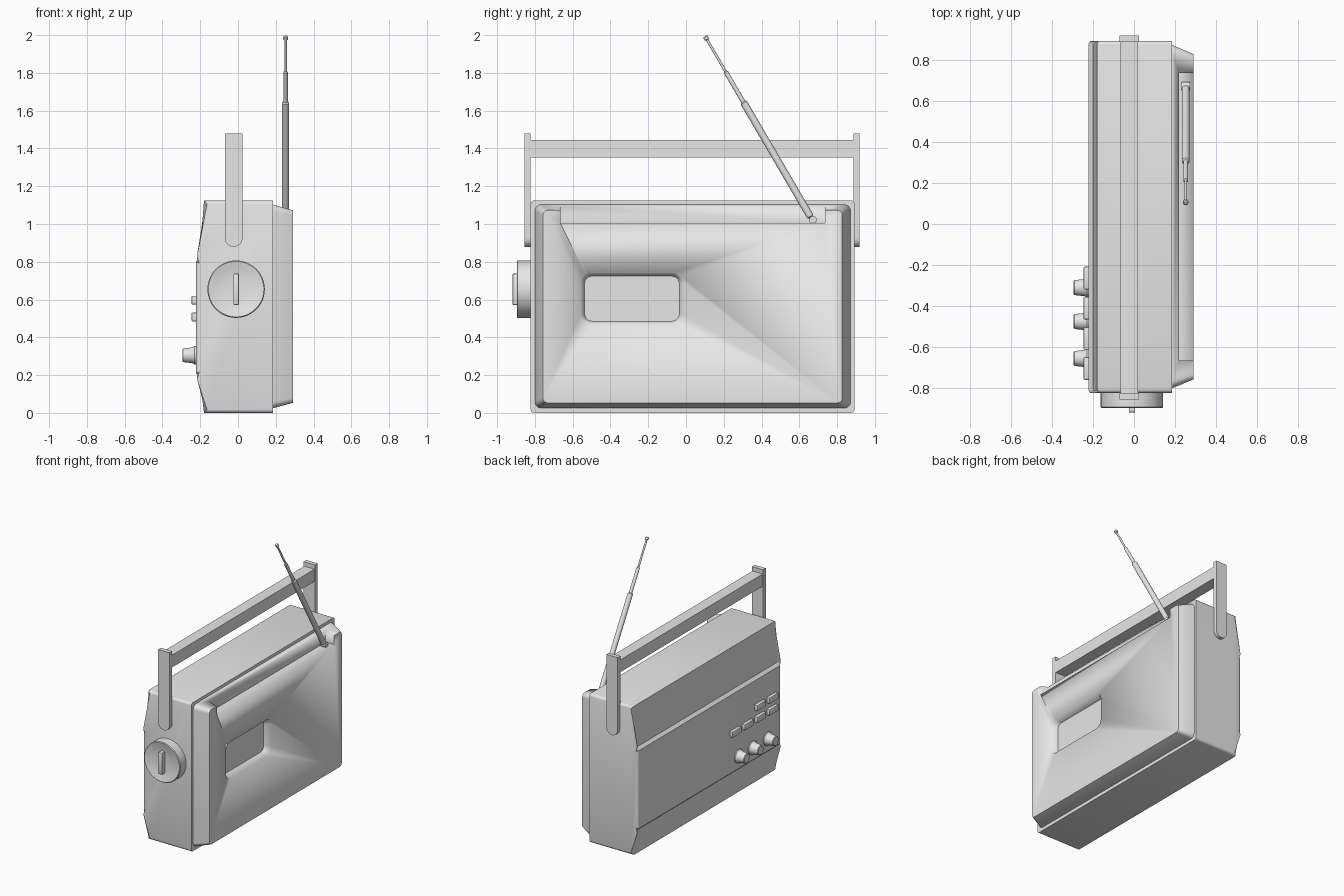
import bpy, bmesh, math
from mathutils import Vector

if "Cube" in bpy.data.objects:
    bpy.data.objects.remove(bpy.data.objects["Cube"], do_unlink=True)

GREY = (0.8, 0.8, 0.8, 1)
grey = bpy.data.materials.new("light grey")
grey.use_nodes = True
grey.diffuse_color = GREY
grey.node_tree.nodes["Principled BSDF"].inputs["Base Color"].default_value = GREY


def finish(name, bm):
    """Turn a bmesh into a grey object with crisp edges."""
    bmesh.ops.recalc_face_normals(bm, faces=bm.faces)
    mesh = bpy.data.meshes.new(name)
    bm.to_mesh(mesh)
    bm.free()
    mesh.materials.append(grey)
    obj = bpy.data.objects.new(name, mesh)
    bpy.context.collection.objects.link(obj)
    select(obj)
    bpy.ops.object.shade_smooth_by_angle(angle=math.radians(35))
    return obj


def select(obj):
    bpy.ops.object.select_all(action='DESELECT')
    obj.select_set(True)
    bpy.context.view_layer.objects.active = obj


def loft(rings):
    """Closed skin through matching rings of points."""
    bm = bmesh.new()
    loops = [[bm.verts.new(p) for p in ring] for ring in rings]
    n = len(loops[0])
    for a, b in zip(loops, loops[1:]):
        for i in range(n):
            j = (i + 1) % n
            bm.faces.new((a[i], a[j], b[j], b[i]))
    bm.faces.new(loops[0])
    bm.faces.new(loops[-1])
    return bm


def rounded(x, y0, y1, z0, z1, r, steps=6):
    """Rounded rectangle facing along x."""
    pts = []
    corners = ((y1 - r, z1 - r), (y0 + r, z1 - r), (y0 + r, z0 + r), (y1 - r, z0 + r))
    for k, (cy, cz) in enumerate(corners):
        for s in range(steps + 1):
            a = (k + s / steps) * math.pi / 2
            pts.append((x, cy + r * math.cos(a), cz + r * math.sin(a)))
    return pts


def box(name, x, y, z, bevel=0.0):
    bm = loft([[(x[i], y[0], z[0]), (x[i], y[1], z[0]), (x[i], y[1], z[1]), (x[i], y[0], z[1])]
               for i in (0, 1)])
    if bevel:
        bmesh.ops.bevel(bm, geom=bm.edges[:], offset=bevel, segments=2, profile=0.5, affect='EDGES')
    return finish(name, bm)


def lathe(name, origin, axis, profile, sides=32):
    """Turn (distance, radius) pairs around an axis."""
    turn = Vector(axis).to_track_quat('Z', 'Y')
    rings = []
    for d, r in profile:
        rings.append([Vector(origin) + turn @ Vector((r * math.cos(t), r * math.sin(t), d))
                      for t in (2 * math.pi * i / sides for i in range(sides))])
    return finish(name, loft(rings))


def cut(obj, cutter):
    mod = obj.modifiers.new("cut", 'BOOLEAN')
    mod.operation = 'DIFFERENCE'
    mod.solver = 'EXACT'
    mod.object = cutter
    select(obj)
    bpy.ops.object.modifier_apply(modifier=mod.name)
    bpy.data.objects.remove(cutter, do_unlink=True)


# Main case: side profile with a raised control band, rounded at both ends
case_profile = [(0.185, 0), (-0.18, 0), (-0.2, 0.19), (-0.222, 0.21),
                (-0.222, 0.8), (-0.2, 0.82), (-0.18, 1.125), (0.185, 1.125)]
END0, END1 = -0.822, 0.892
bm = loft([[(x, y, z) for x, z in case_profile] for y in (END0, END1)])
rim = [e for e in bm.edges if abs(e.verts[0].co.y - e.verts[1].co.y) < 1e-5
       and not all(v.co.x > 0.18 for v in e.verts)]
bmesh.ops.bevel(bm, geom=rim, offset=0.018, segments=3, profile=0.5, affect='EDGES')
finish("main_case", bm)

# Tapered back cover with an aerial trough and a sunken window
cover = finish("back_cover", loft([
    rounded(0.175, -0.8, 0.872, 0.025, 1.103, 0.035),
    rounded(0.185, -0.8, 0.872, 0.025, 1.103, 0.035),
    rounded(0.29, -0.757, 0.827, 0.053, 1.073, 0.025)]))
cut(cover, box("trough_cutter", (0.22, 0.4), (-0.665, 0.735), (1.005, 1.3)))
cut(cover, finish("window_cutter", loft([
    rounded(0.24, -0.537, -0.035, 0.485, 0.724, 0.04),
    rounded(0.29, -0.558, -0.013, 0.466, 0.742, 0.055),
    rounded(0.34, -0.558, -0.013, 0.466, 0.742, 0.055)])))

# Carrying handle: two arms with round lower ends, and a bar
AX, AR = -0.023, 0.047
for name, y0, y1 in (("handle_arm_front", -0.854, END0), ("handle_arm_back", END1 - 0.006, 0.918)):
    outline = [(AX - AR, 1.478), (AX + AR, 1.478)]
    outline += [(AX + AR * math.cos(a), 0.926 - AR * math.sin(a))
                for a in (math.pi * i / 12 for i in range(13))]
    finish(name, loft([[(x, y, z) for x, z in outline] for y in (y0, y1)]))
box("handle_bar", (-0.066, 0.02), (-0.83, 0.895), (1.352, 1.445))

# Dished tuning dial with a grip on the front end
lathe("tuning_dial", (-0.01, END0 + 0.01, 0.655), (0, -1, 0),
      [(0, 0.152), (0.079, 0.152), (0.084, 0.147), (0.082, 0.135),
       (0.074, 0.11), (0.068, 0.06), (0.067, 0.01)], 48)
box("dial_grip", (-0.025, 0.005), (-0.918, -0.87), (0.572, 0.737), 0.004)

# Control knobs
for i, y in enumerate((-0.31, -0.475, -0.655)):
    lathe("control_knob_%d" % (i + 1), (-0.21, y, 0.305), (-1, 0, 0),
          [(0, 0.05), (0.02, 0.05), (0.03, 0.042), (0.08, 0.036), (0.084, 0.032)])

# Push buttons in two rows
for row, z, columns in (("lower", 0.508, range(4)), ("upper", 0.597, range(2, 4))):
    for c in columns:
        y = -0.263 - 0.147 * c
        box("%s_button_%d" % (row, c + 1), (-0.246, -0.21),
            (y - 0.055, y + 0.055), (z - 0.023, z + 0.023), 0.006)

# Telescopic aerial on a pivot
base, tip = Vector((0.252, 0.675, 1.01)), Vector((0.252, 0.103, 1.99))
length = (tip - base).length
lathe("aerial", base, tip - base,
      [(0, 0.012), (0.03, 0.012), (0.035, 0.019), (0.645 * length, 0.019),
       (0.65 * length, 0.012), (0.81 * length, 0.012), (0.815 * length, 0.007),
       (length - 0.018, 0.007), (length - 0.014, 0.013), (length, 0.013), (length + 0.004, 0.008)], 20)
lathe("aerial_pivot", (0.232, 0.672, 1.022), (1, 0, 0), [(0, 0.02), (0.04, 0.02)], 20)
